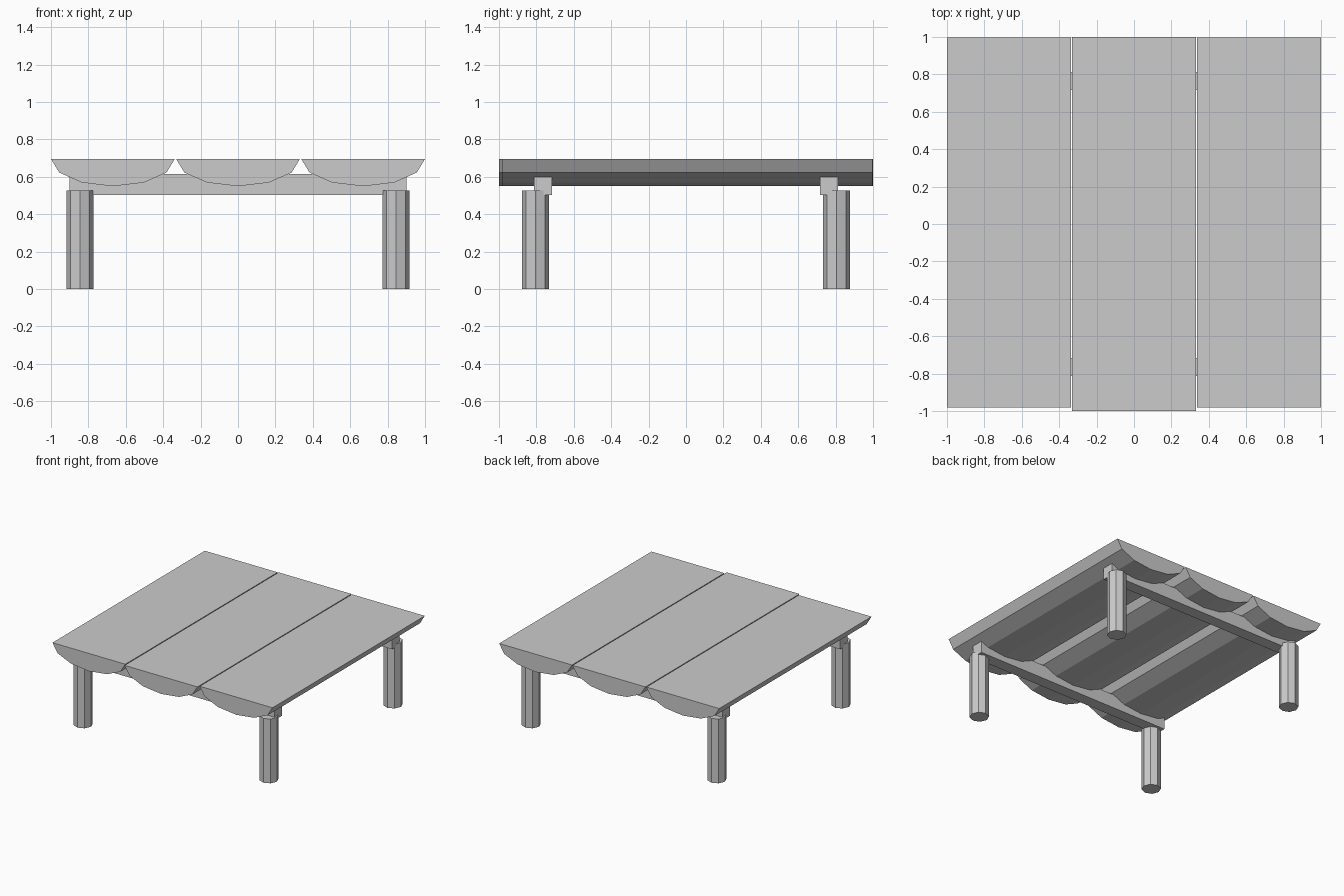
import bpy, bmesh, math

if "Cube" in bpy.data.objects:
    bpy.data.objects.remove(bpy.data.objects["Cube"])


def make_object(name, bm):
    bmesh.ops.recalc_face_normals(bm, faces=bm.faces)
    mesh = bpy.data.meshes.new(name)
    bm.to_mesh(mesh)
    bm.free()
    obj = bpy.data.objects.new(name, mesh)
    bpy.context.collection.objects.link(obj)
    return obj


def extrude_profile(name, points, direction):
    """Fill a closed outline and sweep it along a straight direction."""
    bm = bmesh.new()
    face = bm.faces.new([bm.verts.new(p) for p in points])
    swept = bmesh.ops.extrude_face_region(bm, geom=[face], use_keep_orig=True)
    verts = [g for g in swept["geom"] if isinstance(g, bmesh.types.BMVert)]
    bmesh.ops.translate(bm, verts=verts, vec=direction)
    return make_object(name, bm)


def half_log(name, x, y0, y1):
    # Flat top, six-sided rounded underside
    pts = [(x + 0.331 * math.cos(math.pi * i / 6), y0,
            0.696 - 0.146 * math.sin(math.pi * i / 6)) for i in range(7)]
    return extrude_profile(name, pts, (0, y1 - y0, 0))


# Table top: three half-log planks, the middle one slightly longer
half_log("left_plank", -0.669, -0.98, 0.997)
half_log("middle_plank", 0.0, -1.0, 1.0)
half_log("right_plank", 0.669, -0.98, 0.997)

for side, sy in (("front", -1), ("back", 1)):
    # Cross beam sunk into the undersides of the planks
    y = sy * 0.765
    beam = [(-0.9, y - 0.049, 0.502), (0.9, y - 0.049, 0.502),
            (0.9, y - 0.049, 0.615), (-0.9, y - 0.049, 0.615)]
    extrude_profile(side + "_beam", beam, (0, 0.098, 0))

    # Octagonal legs under the beam ends
    for hand, sx in (("left", -1), ("right", 1)):
        ring = [(sx * 0.845 + 0.073 * math.cos(math.pi * i / 4),
                 sy * 0.805 + 0.073 * math.sin(math.pi * i / 4), 0) for i in range(8)]
        extrude_profile(f"{side}_{hand}_leg", ring, (0, 0, 0.528))
